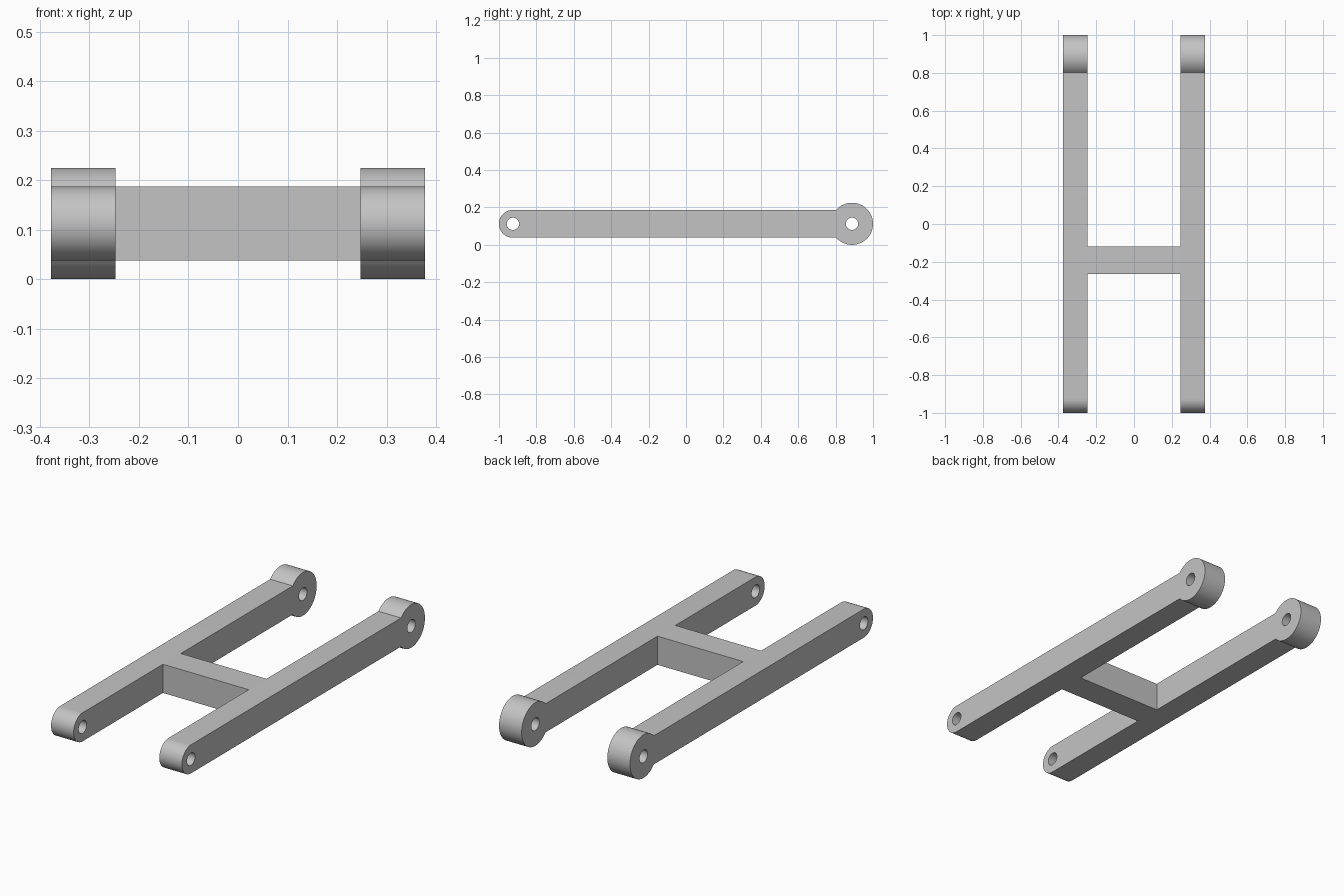
import bpy, bmesh
from math import pi, asin, cos, sin

cube = bpy.data.objects.get("Cube")
if cube:
    bpy.data.objects.remove(cube)

# Main dimensions
AXIS_Z = 0.1125
ARM_R = 0.0745
BOSS_R = 0.1125
HOLE_R = 0.033
FRONT_Y = -1 + ARM_R
BACK_Y = 1 - BOSS_R
INNER_X, OUTER_X = 0.247, 0.377
BAR_FRONT, BAR_BACK = -0.265, -0.118

grey = bpy.data.materials.new("Plain grey")
grey.use_nodes = True
colour = (0.55, 0.55, 0.55, 1)
grey.diffuse_color = colour
grey.node_tree.nodes["Principled BSDF"].inputs["Base Color"].default_value = colour


def arc(cy, radius, start, end, steps):
    """Points of an arc in the side plane, as (y, z)."""
    angles = [start + (end - start) * i / steps for i in range(steps + 1)]
    return [(cy + radius * cos(a), AXIS_Z + radius * sin(a)) for a in angles]


def extruded(name, loops, x0, x1):
    """Fill closed side-plane loops (outline, then holes) and extrude along x."""
    bm = bmesh.new()
    edges = []
    for loop in loops:
        verts = [bm.verts.new((x0, y, z)) for y, z in loop]
        edges += [bm.edges.new((v, verts[i - 1])) for i, v in enumerate(verts)]
    bmesh.ops.triangle_fill(bm, use_beauty=True, use_dissolve=False, edges=edges)
    result = bmesh.ops.extrude_face_region(bm, geom=bm.faces[:], use_keep_orig=True)
    moved = [g for g in result["geom"] if isinstance(g, bmesh.types.BMVert)]
    bmesh.ops.translate(bm, verts=moved, vec=(x1 - x0, 0, 0))
    bmesh.ops.recalc_face_normals(bm, faces=bm.faces[:])
    mesh = bpy.data.meshes.new(name)
    bm.to_mesh(mesh)
    bm.free()
    mesh.materials.append(grey)
    obj = bpy.data.objects.new(name, mesh)
    bpy.context.collection.objects.link(obj)
    return obj


# Arms: rounded front end, larger round boss at the back, a pin hole in each
neck = pi - asin(ARM_R / BOSS_R)
outline = (arc(FRONT_Y, ARM_R, pi / 2, 3 * pi / 2, 32)
           + arc(BACK_Y, BOSS_R, -neck, neck, 56))
holes = [arc(y, HOLE_R, 0, 2 * pi, 40)[:-1] for y in (FRONT_Y, BACK_Y)]
for name, side in (("left_arm", 1), ("right_arm", -1)):
    arm = extruded(name, [outline] + holes, side * INNER_X, side * OUTER_X)
    bpy.ops.object.select_all(action="DESELECT")
    arm.select_set(True)
    bpy.context.view_layer.objects.active = arm
    bpy.ops.object.shade_smooth_by_angle(angle=pi / 6)

# Crossbar between the arms, flush with their top and bottom
low, high = AXIS_Z - ARM_R, AXIS_Z + ARM_R
section = [(BAR_FRONT, low), (BAR_BACK, low), (BAR_BACK, high), (BAR_FRONT, high)]
extruded("crossbar", [section], -INNER_X, INNER_X)
